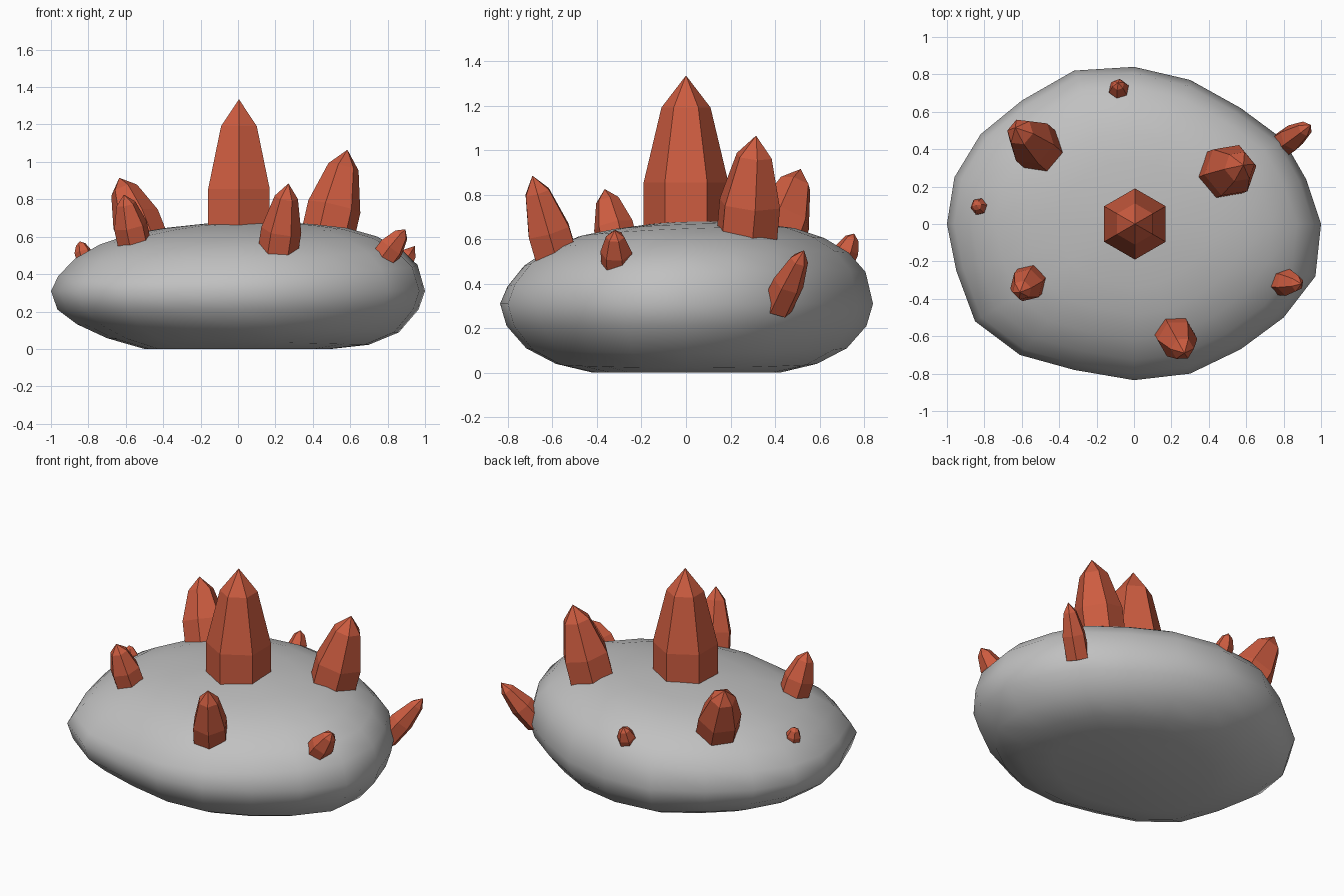
import bpy, bmesh, math
from mathutils import Vector

if "Cube" in bpy.data.objects:
    bpy.data.objects.remove(bpy.data.objects["Cube"])


def material(name, rgb):
    m = bpy.data.materials.new(name)
    m.diffuse_color = (*rgb, 1)
    m.use_nodes = True
    m.node_tree.nodes["Principled BSDF"].inputs["Base Color"].default_value = m.diffuse_color
    return m


stone = material("grey stone", (0.53, 0.53, 0.53))
crystal_red = material("red crystal", (0.61, 0.107, 0.051))


def loft(name, rings, mat, smooth=False):
    """Skin a list of rings; a ring with one point closes to a tip."""
    bm = bmesh.new()
    loops = [[bm.verts.new(p) for p in ring] for ring in rings]
    for a, b in zip(loops, loops[1:]):
        n = len(a)
        for i in range(n):
            j = (i + 1) % n
            if len(b) == 1:
                bm.faces.new((a[i], a[j], b[0]))
            else:
                bm.faces.new((a[i], a[j], b[j], b[i]))
    bm.faces.new(loops[0][::-1])
    bmesh.ops.recalc_face_normals(bm, faces=bm.faces)
    for f in bm.faces:
        f.smooth = smooth
    me = bpy.data.meshes.new(name)
    bm.to_mesh(me)
    bm.free()
    me.materials.append(mat)
    ob = bpy.data.objects.new(name, me)
    bpy.context.collection.objects.link(ob)
    return ob


# Boulder: uneven plan outline, scaled ring by ring
outline = [(1, 0), (.97, -.28), (.8, -.5), (.57, -.67), (.3, -.8), (0, -.835),
           (-.32, -.78), (-.61, -.7), (-.85, -.52), (-.95, -.25), (-1, 0),
           (-.96, .25), (-.82, .48), (-.6, .66), (-.32, .82), (0, .84),
           (.3, .77), (.57, .62), (.8, .45), (.92, .24)]
profile = [(.5, 0), (.7, .04), (.86, .11), (.965, .21), (1, .31), (.96, .42),
           (.87, .51), (.74, .58), (.58, .63), (.4, .655), (.2, .672)]


def boulder_point(x, y, s, z):
    x, y = x * s, y * s
    if z > .35:                       # crown leans up to the back right
        z += .03 * x + .04 * y
    elif 0 < z < .15:                 # underside is lower on the right
        z -= .025 * x
    return (x, y, z)


rings = [[boulder_point(x, y, s, z) for x, y in outline] for s, z in profile]
rings.append([(0, 0, .678)])
loft("boulder", rings, stone, smooth=True)


# Crystals: six-sided prisms with a taper and a pointed tip
def crystal(name, base, tip, r, turn=90, lower=.30, upper=.79):
    base, tip = Vector(base), Vector(tip)
    axis = tip - base
    length = axis.length
    rot = Vector((0, 0, 1)).rotation_difference(axis)
    rings = []
    for t, k in ((-.06 / length, 1), (lower, 1), (upper, .58)):
        rings.append([base + rot @ Vector((
            r * k * math.cos(math.radians(turn + 60 * i)),
            r * k * math.sin(math.radians(turn + 60 * i)),
            t * length)) for i in range(6)])
    rings.append([tip])
    loft(name, rings, crystal_red)


crystal("main_crystal", (.005, 0, .65), (.005, 0, 1.335), .19)
crystal("back_right_crystal", (.485, .275, .63), (.585, .315, 1.065), .145, 70)
crystal("back_left_crystal", (-.51, .405, .60), (-.635, .515, .915), .13, 50)
crystal("front_left_crystal", (-.56, -.31, .59), (-.61, -.365, .825), .092, 75)
crystal("front_crystal", (.215, -.585, .53), (.27, -.69, .885), .108, 60)
crystal("side_back_crystal", (.80, .43, .34), (.945, .53, .55), .072, 40)
crystal("side_front_crystal", (.79, -.31, .50), (.895, -.32, .64), .072, 80)
crystal("small_left_crystal", (-.825, .092, .50), (-.845, .1, .575), .045, 70)
crystal("small_back_crystal", (-.08, .71, .52), (-.085, .755, .625), .055, 80)
